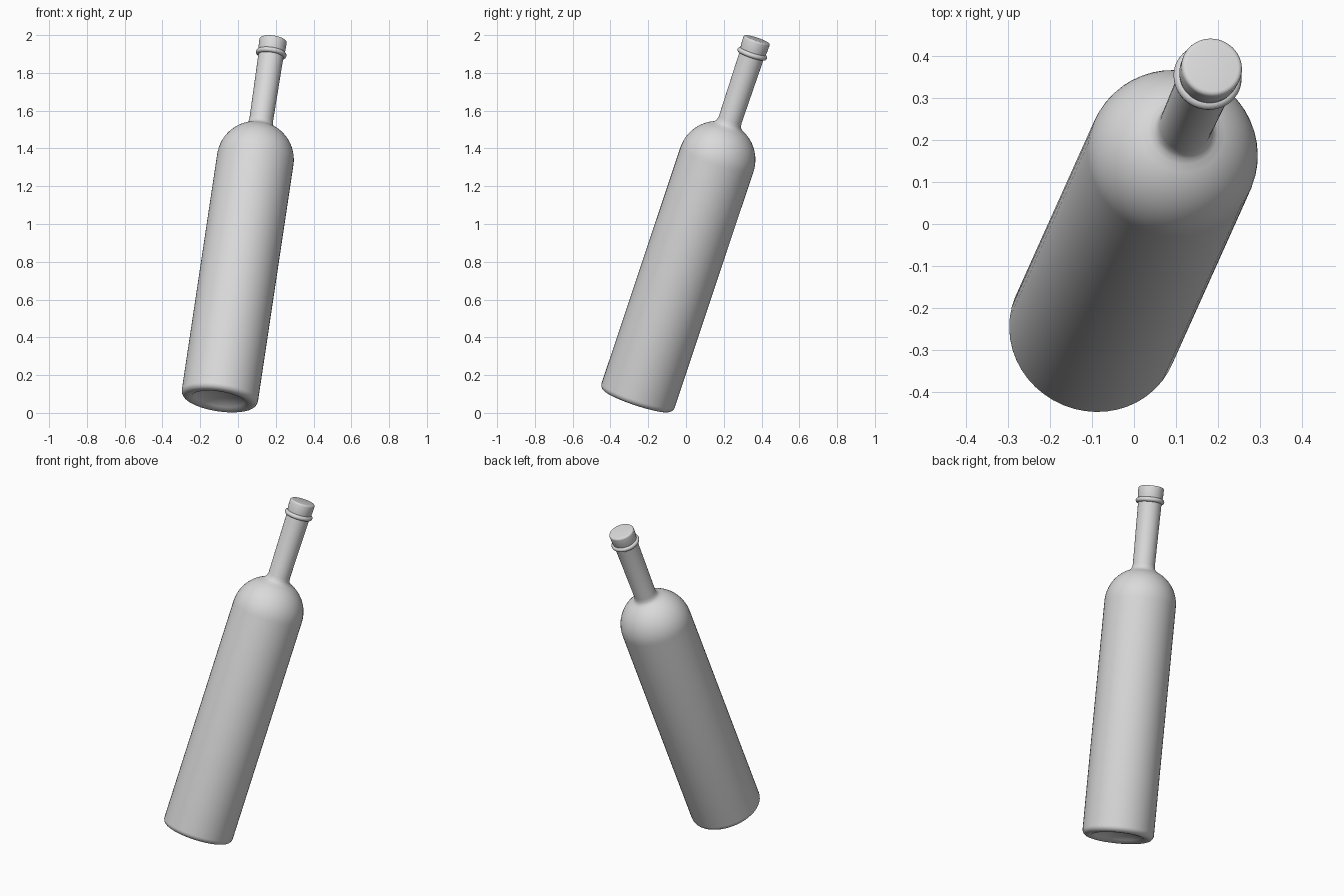
import bpy, bmesh, math
from mathutils import Vector

if "Cube" in bpy.data.objects:
    bpy.data.objects.remove(bpy.data.objects["Cube"], do_unlink=True)

SEGMENTS = 48
BASE = Vector((-0.10, -0.263, 0.064))     # centre of the bottle's foot
AXIS = Vector((0.15, 0.334, 1.0))         # direction the bottle leans
TILT = Vector((0, 0, 1)).rotation_difference(AXIS)

grey = bpy.data.materials.new("light grey")
grey.use_nodes = True
grey.diffuse_color = (0.7, 0.7, 0.7, 1)
grey.node_tree.nodes["Principled BSDF"].inputs["Base Color"].default_value = (0.7, 0.7, 0.7, 1)


def arc(r, h, rad, start, end, steps):
    """Points of a circular arc in (radius, height), angles in degrees."""
    angles = [math.radians(start + (end - start) * i / steps) for i in range(steps + 1)]
    return [(r + rad * math.cos(a), h + rad * math.sin(a)) for a in angles]


def lathe(name, profile):
    """Turn a (radius, height) profile about the leaning axis."""
    bm = bmesh.new()
    verts = [bm.verts.new((r, 0, h)) for r, h in profile]
    edges = [bm.edges.new(pair) for pair in zip(verts, verts[1:])]
    bmesh.ops.spin(bm, geom=verts + edges, cent=(0, 0, 0), axis=(0, 0, 1),
                   angle=math.tau, steps=SEGMENTS, use_merge=False)
    bmesh.ops.remove_doubles(bm, verts=bm.verts, dist=0.0003)
    bmesh.ops.recalc_face_normals(bm, faces=bm.faces)
    mesh = bpy.data.meshes.new(name)
    bm.to_mesh(mesh)
    bm.free()
    mesh.materials.append(grey)
    obj = bpy.data.objects.new(name, mesh)
    bpy.context.collection.objects.link(obj)
    obj.location = BASE
    obj.rotation_mode = 'QUATERNION'
    obj.rotation_quaternion = TILT
    bpy.ops.object.select_all(action='DESELECT')
    obj.select_set(True)
    bpy.context.view_layer.objects.active = obj
    bpy.ops.object.shade_smooth_by_angle(angle=math.radians(40))


# Bottle: hollow foot, rounded heel, straight body, domed shoulder, slim neck
punt = [(0, 0.05), (0.05, 0.046), (0.10, 0.033), (0.135, 0.014), (0.15, 0.002)]
heel = arc(0.174, 0.03, 0.03, -90, 0, 6)
shoulder = arc(0, 1.36, 0.204, 0, 66, 12)
neck = [(0.072, 1.555), (0.066, 1.566), (0.063, 1.585), (0.067, 1.95), (0.067, 1.98), (0, 1.98)]
lathe("bottle", punt + heel + shoulder + neck)

# Ring around the mouth
lathe("lip_ring", arc(0.068, 1.957, 0.014, -90, 270, 12))

# Stopper with softened top edge
lathe("stopper", [(0, 1.96), (0.068, 1.96), (0.072, 1.985)]
      + arc(0.062, 2.027, 0.011, 0, 90, 4) + [(0, 2.038)])
